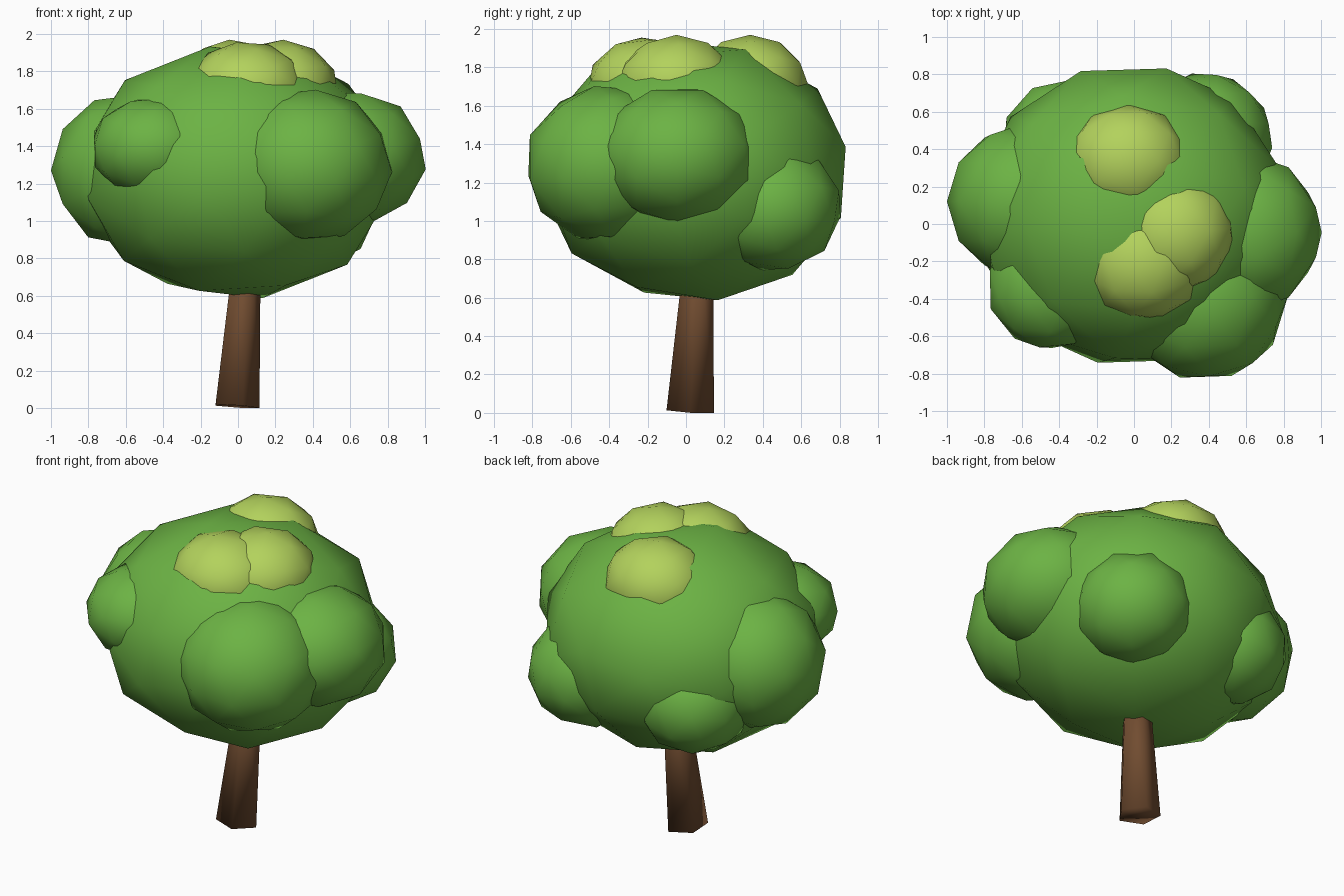
import bpy, bmesh
from math import radians, atan2
from mathutils import Matrix, Vector

if "Cube" in bpy.data.objects:
    bpy.data.objects.remove(bpy.data.objects["Cube"])


def material(name, rgb):
    m = bpy.data.materials.new(name)
    m.diffuse_color = (*rgb, 1)
    m.use_nodes = True
    m.node_tree.nodes["Principled BSDF"].inputs["Base Color"].default_value = m.diffuse_color
    return m


GREEN = material("leaf green", (0.15, 0.45, 0.058))
LIME = material("light leaf green", (0.45, 0.645, 0.108))
BROWN = material("bark brown", (0.165, 0.073, 0.03))


def finish(bm, name, mat):
    for f in bm.faces:
        f.smooth = True
    me = bpy.data.meshes.new(name)
    bm.to_mesh(me)
    bm.free()
    me.materials.append(mat)
    ob = bpy.data.objects.new(name, me)
    bpy.context.collection.objects.link(ob)
    return ob


def euler(rx, ry, rz):
    rx, ry, rz = (radians(a) for a in (rx, ry, rz))
    return (Matrix.Rotation(ry, 4, 'Y') @ Matrix.Rotation(rx, 4, 'X')
            @ Matrix.Rotation(rz, 4, 'Z'))


def frame(a, b):
    """Axes spanned by two directions, as a rotation matrix."""
    a, b = Vector(a).normalized(), Vector(b)
    n = a.cross(b).normalized()
    return Matrix((a, n.cross(a), n)).transposed().to_4x4()


def clump(name, centre, radii, spin, mat):
    """Low-poly leaf ball: turned first, then stretched along the axes."""
    bm = bmesh.new()
    bmesh.ops.create_icosphere(bm, subdivisions=2, radius=1)
    bm.transform(Matrix.Translation(centre) @ Matrix.Diagonal((*radii, 1)) @ spin)
    return finish(bm, name, mat)


# Leaning, tapered five-sided trunk, running up into the crown
bm = bmesh.new()
bmesh.ops.create_cone(bm, cap_ends=True, segments=5, radius1=0.13,
                      radius2=0.074, depth=0.9)
bm.verts.ensure_lookup_table()
first = bm.verts[0].co
spin = Matrix.Rotation(-atan2(first.y, first.x), 4, 'Z')
lean = Vector((0, 0, 1)).rotation_difference(Vector((0.07, 0.055, 1)))
bm.transform(Matrix.Translation((-0.015, 0.022, 0)) @ lean.to_matrix().to_4x4()
             @ Matrix.Translation((0, 0, 0.45)) @ spin)
low = min(v.co.z for v in bm.verts)
bm.transform(Matrix.Translation((0, 0, -low)))
finish(bm, "trunk", BROWN)

# Main crown, turned so two of its corners point down-right and down-left
crown_turn = (frame((0.31, -0.37, -0.877), (-0.70, -0.18, -0.69))
              @ frame((0, 0, -1), (0.7236, -0.5257, -0.4472)).transposed())
clump("crown", (-0.01, 0.045, 1.26), (0.85, 0.82, 0.69), crown_turn, GREEN)

# Side clumps
for name, c, r, t in [
    ("front_right_clump", (0.375, -0.40, 1.295), (0.45, 0.445, 0.415), (10, 5, 20)),
    ("right_clump", (0.59, -0.045, 1.34), (0.42, 0.43, 0.365), (0, 100, 0)),
    ("left_clump", (-0.58, 0.12, 1.27), (0.42, 0.42, 0.42), (0, -90, 0)),
    ("front_left_clump", (-0.445, -0.33, 1.39), (0.345, 0.345, 0.28), (15, 10, 40)),
    ("back_right_clump", (0.38, 0.455, 1.07), (0.365, 0.36, 0.335), (-10, 8, 10)),
    ("back_left_clump", (-0.365, 0.43, 1.07), (0.345, 0.35, 0.32), (12, -6, 30)),
]:
    clump(name, c, r, euler(*t), GREEN)

# Sunlit clumps on top
for name, c, r, t in [
    ("front_top_clump", (0.05, -0.205, 1.70), (0.33, 0.315, 0.26), (5, -10, 15)),
    ("right_top_clump", (0.22, -0.05, 1.705), (0.32, 0.32, 0.265), (0, 4, 5)),
    ("back_top_clump", (-0.03, 0.335, 1.70), (0.33, 0.305, 0.27), (0, -3, 0)),
]:
    clump(name, c, r, euler(*t), LIME)
